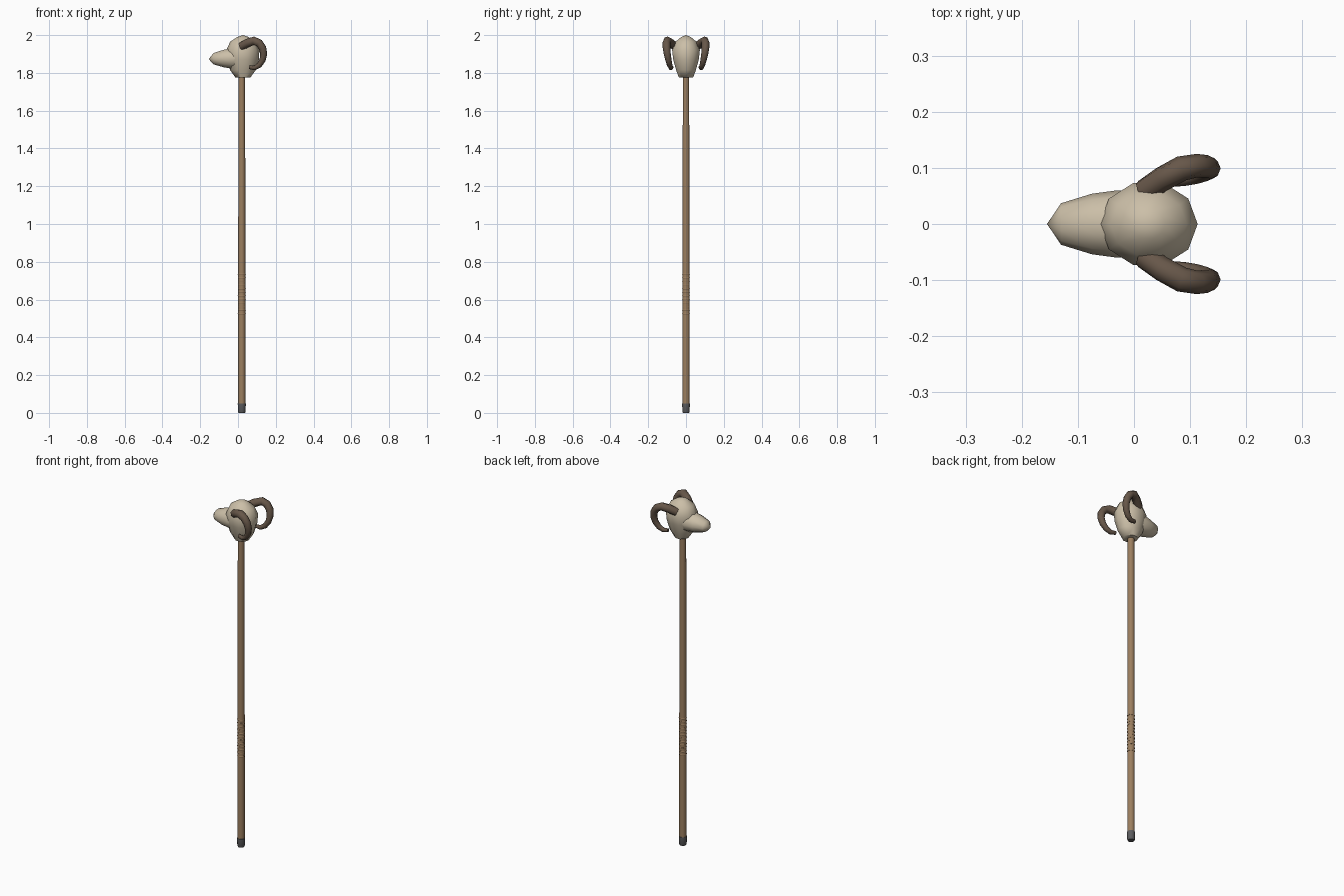
import bpy, math
from mathutils import Vector

if "Cube" in bpy.data.objects:
    bpy.data.objects.remove(bpy.data.objects["Cube"])


def material(name, rgb):
    m = bpy.data.materials.new(name)
    m.diffuse_color = (*rgb, 1)
    m.use_nodes = True
    m.node_tree.nodes["Principled BSDF"].inputs["Base Color"].default_value = m.diffuse_color
    return m


WOOD = material("wood", (0.33, 0.21, 0.115))
BONE = material("bone", (0.60, 0.52, 0.39))
HORN = material("horn", (0.135, 0.095, 0.067))
IRON = material("iron", (0.11, 0.11, 0.115))


def loft(name, rings, mat, angle=60):
    """Skin a list of vertex rings; one-point rings become tips."""
    verts, faces, start = [], [], []
    for r in rings:
        start.append(len(verts))
        verts += [tuple(p) for p in r]
    for a, b, sa, sb in zip(rings, rings[1:], start, start[1:]):
        n = max(len(a), len(b))
        for i in range(n):
            j = (i + 1) % n
            if len(a) == 1:
                faces.append((sa, sb + j, sb + i))
            elif len(b) == 1:
                faces.append((sa + i, sa + j, sb))
            else:
                faces.append((sa + i, sa + j, sb + j, sb + i))
    if len(rings[0]) > 1:
        faces.append(tuple(reversed(range(len(rings[0])))))
    if len(rings[-1]) > 1:
        faces.append(tuple(range(start[-1], len(verts))))
    me = bpy.data.meshes.new(name)
    me.from_pydata(verts, [], faces)
    me.materials.append(mat)
    ob = bpy.data.objects.new(name, me)
    bpy.context.collection.objects.link(ob)
    bpy.ops.object.select_all(action='DESELECT')
    ob.select_set(True)
    bpy.context.view_layer.objects.active = ob
    bpy.ops.object.mode_set(mode='EDIT')
    bpy.ops.mesh.select_all(action='SELECT')
    bpy.ops.mesh.normals_make_consistent(inside=False)
    bpy.ops.object.mode_set(mode='OBJECT')
    bpy.ops.object.shade_smooth_by_angle(angle=math.radians(angle))
    return ob


def ring(c, u, v, n):
    return [Vector(c) + Vector(u) * math.cos(2 * math.pi * i / n)
            + Vector(v) * math.sin(2 * math.pi * i / n) for i in range(n)]


def upright(profile, n, cx):
    """Horizontal elliptical rings from (z, rx, ry)."""
    return [ring((cx, 0, z), (rx, 0, 0), (0, ry, 0), n) if rx else [(cx, 0, z)]
            for z, rx, ry in profile]


SX = 0.02  # staff axis

# Staff shaft and metal foot
loft("staff_shaft", upright([(0.03, .019, .019), (0.6, .019, .019), (1.28, .0185, .0185),
                             (1.58, .018, .018), (1.80, .017, .017)], 10, SX), WOOD)
loft("foot_cap", upright([(0, .017, .017), (0.006, .02, .02), (0.05, .0215, .0215)], 10, SX),
     IRON, 40)

# Wrapped grip rings
for k in range(12):
    bpy.ops.mesh.primitive_torus_add(location=(SX, 0, 0.525 + k * 0.019), major_radius=0.0175,
                                     minor_radius=0.004, major_segments=10, minor_segments=6)
    bpy.context.object.name = f"grip_ring_{k + 1}"
    bpy.context.object.data.materials.append(WOOD)
    bpy.ops.object.shade_smooth_by_angle(angle=math.radians(60))

# Skull
loft("skull", upright([(1.776, .04, .04), (1.815, .068, .055), (1.87, .084, .071),
                       (1.92, .0875, .077), (1.965, .068, .058), (1.99, .03, .027),
                       (2.0, 0, 0)], 10, 0.026), BONE)

# Muzzle: rings along x as (x, z, ry, rz)
muzzle = [[(-.155, 0, 1.873)]]
for x, z, ry, rz in [(-.13, 1.875, .037, .031), (-.075, 1.876, .054, .049),
                     (-.03, 1.877, .060, .057), (.02, 1.88, .055, .055)]:
    muzzle.append(ring((x, 0, z), (0, ry, 0), (0, 0, rz), 10))
loft("muzzle", muzzle, BONE)

# Curled horns: path points (x, y, z, radius), mirrored across y
PATH = [(.018, .058, 1.940, .022), (.05, .080, 1.958, .0225), (.085, .099, 1.970, .0225),
        (.112, .104, 1.958, .021), (.130, .103, 1.932, .020), (.136, .099, 1.900, .0185),
        (.130, .093, 1.868, .0165), (.112, .086, 1.840, .0145), (.088, .080, 1.826, .0125),
        (.060, .076, 1.830, .0100)]


def horn(name, side):
    pts = [Vector((x, y * side, z)) for x, y, z, _ in PATH]
    rings = []
    for i, p in enumerate(pts):
        t = (pts[min(i + 1, len(pts) - 1)] - pts[max(i - 1, 0)]).normalized()
        u = Vector((0, 1, 0)) - t * t.y
        u.normalize()
        v = t.cross(u)
        r = PATH[i][3]
        rings.append(ring(p, u * r, v * r, 8))
    return loft(name, rings, HORN)


horn("horn_left", 1)
horn("horn_right", -1)
